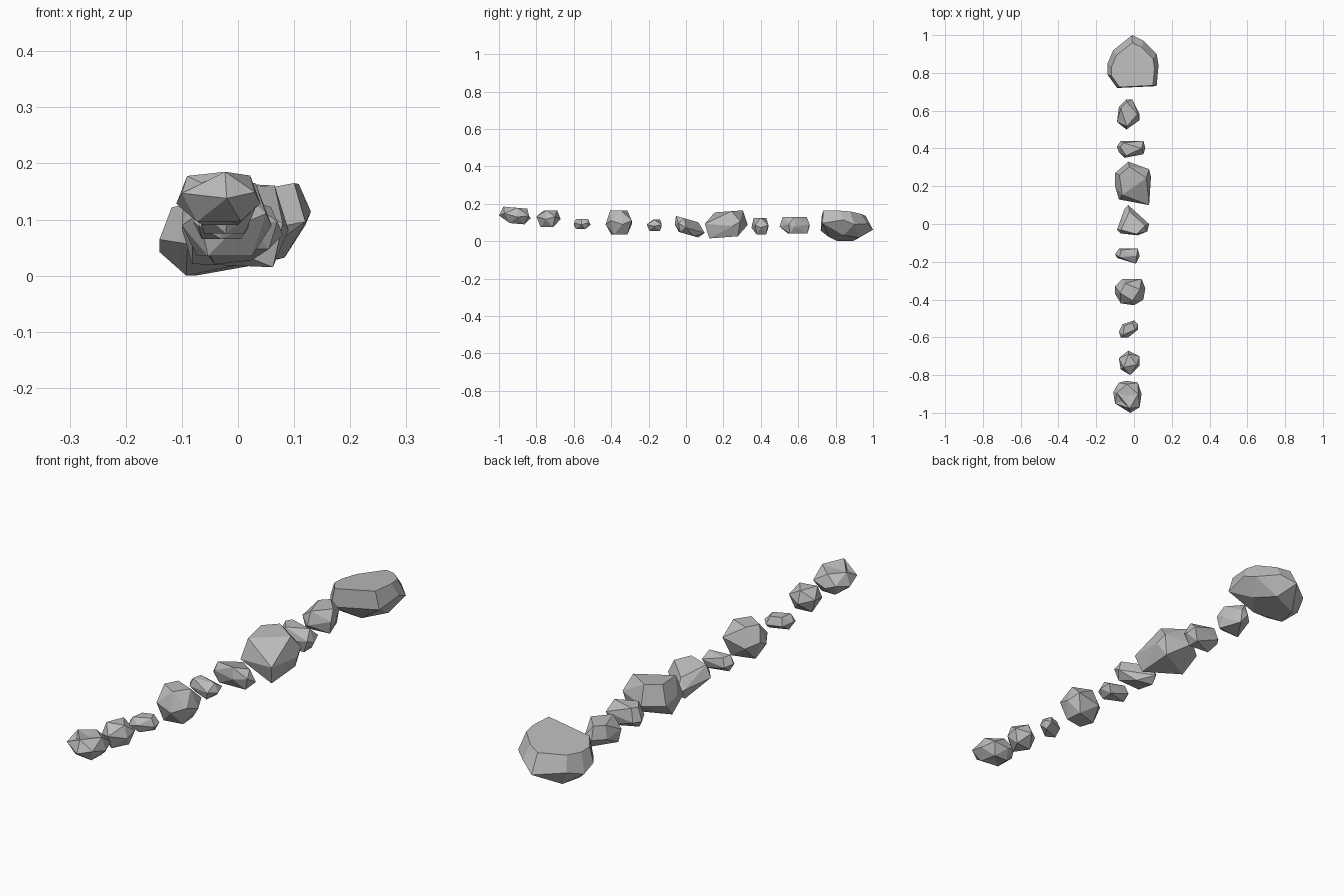
import bpy
import bmesh
from mathutils import Vector

default_cube = bpy.data.objects.get("Cube")
if default_cube:
    bpy.data.objects.remove(default_cube, do_unlink=True)

# One plain stone colour
stone = bpy.data.materials.new("grey_stone")
stone.use_nodes = True
stone_colour = (.5, .5, .5, 1)
stone.diffuse_color = stone_colour
stone.node_tree.nodes["Principled BSDF"].inputs["Base Color"].default_value = stone_colour


def rock(name, outline, low, high, top_size=.7, bottom_size=.7, belt=.5,
         tilt=(0, 0), top_shift=(0, 0), full_top=False, dents=0):
    """Faceted stone: a wide belt with a smaller cap above and below, wrapped in a hull."""
    points = [Vector(p) for p in outline]
    centre = sum(points, Vector((0, 0))) / len(points)
    slope = Vector(tilt)
    height = high - low
    bm = bmesh.new()

    def ring(selection, size, level, shift=(0, 0), wobble=0):
        for i, p in enumerate(selection):
            q = centre + (p - centre) * size + Vector(shift)
            bump = wobble * height * (1 if i % 2 else -1)
            z = low + level * height + slope.dot(q - centre) + bump
            bm.verts.new((q.x, q.y, z))

    ring(points, 1, belt, wobble=.08)
    ring(points if full_top else points[::2], top_size, 1, top_shift)
    ring(points[1::2], bottom_size, 0)

    # Fit the stone exactly between its lowest and highest level
    z_values = [v.co.z for v in bm.verts]
    floor, span = min(z_values), max(z_values) - min(z_values)
    for v in bm.verts:
        v.co.z = low + (v.co.z - floor) / span * height

    hull = bmesh.ops.convex_hull(bm, input=bm.verts[:])
    loose = set(hull["geom_interior"]) | set(hull["geom_unused"])
    bmesh.ops.delete(bm, geom=[g for g in loose if isinstance(g, bmesh.types.BMVert)],
                     context="VERTS")

    # Merge nearly level facets into broad planes
    bmesh.ops.dissolve_limit(bm, angle_limit=.2, verts=bm.verts[:], edges=bm.edges[:])
    if dents:
        broad = sorted(bm.faces, key=lambda f: f.calc_area())[-dents:]
        bmesh.ops.poke(bm, faces=broad, offset=-.008)
    bmesh.ops.recalc_face_normals(bm, faces=bm.faces[:])

    mesh = bpy.data.meshes.new(name)
    bm.to_mesh(mesh)
    bm.free()
    mesh.materials.append(stone)
    obj = bpy.data.objects.new(name, mesh)
    bpy.context.collection.objects.link(obj)
    return obj


# Stones from front to back
rock("front_chipped_rock",
     [(-.04, -.83), (.02, -.84), (.04, -.9), (.03, -.97), (-.02, -1),
      (-.1, -.95), (-.11, -.89), (-.08, -.84)],
     low=.09, high=.185, top_size=.75, bottom_size=.6, tilt=(0, -.1), dents=3)

rock("small_round_rock",
     [(-.03, -.67), (.03, -.7), (.03, -.75), (-.02, -.8), (-.07, -.77), (-.08, -.71)],
     low=.075, high=.165, top_size=.7, bottom_size=.65, belt=.55)

rock("small_flat_pebble",
     [(0, -.51), (.02, -.53), (.02, -.56), (-.03, -.6), (-.07, -.6),
      (-.08, -.57), (-.06, -.53)],
     low=.065, high=.12)

rock("round_boulder",
     [(-.06, -.29), (.04, -.29), (.06, -.34), (.05, -.4), (0, -.43),
      (-.07, -.42), (-.1, -.37), (-.1, -.33)],
     low=.035, high=.165, top_size=.65, bottom_size=.65)

rock("narrow_pebble",
     [(-.08, -.13), (.02, -.13), (.03, -.17), (.01, -.21), (-.09, -.18), (-.1, -.16)],
     low=.055, high=.115, top_size=.75)

rock("wedge_rock",
     [(-.03, .1), (.03, .05), (.08, 0), (.07, -.04), (.02, -.06),
      (-.07, -.05), (-.09, -.03), (-.05, .08)],
     low=.02, high=.135, top_size=.75, bottom_size=.8, tilt=(0, -.4), top_shift=(0, -.01))

rock("large_blocky_rock",
     [(-.03, .33), (.08, .29), (.09, .25), (.08, .1), (-.08, .13), (-.1, .2), (-.1, .27)],
     low=.015, high=.165, top_size=.75, bottom_size=.8, tilt=(0, .08))

rock("flat_sided_rock",
     [(-.07, .44), (.05, .44), (.06, .4), (.05, .37), (-.05, .35), (-.08, .38), (-.09, .41)],
     low=.035, high=.125, top_size=.75)

rock("angular_rock",
     [(-.04, .66), (-.01, .66), (.03, .58), (.03, .55), (-.04, .5), (-.09, .54), (-.08, .62)],
     low=.04, high=.13, top_size=.8, bottom_size=.85)

rock("back_slab_boulder",
     [(-.01, 1), (.05, .97), (.12, .9), (.13, .84), (.12, .73), (.03, .72),
      (-.09, .72), (-.14, .79), (-.14, .85), (-.11, .92)],
     low=0, high=.165, top_size=.84, bottom_size=.65, tilt=(.25, -.05),
     top_shift=(0, -.015), full_top=True)
